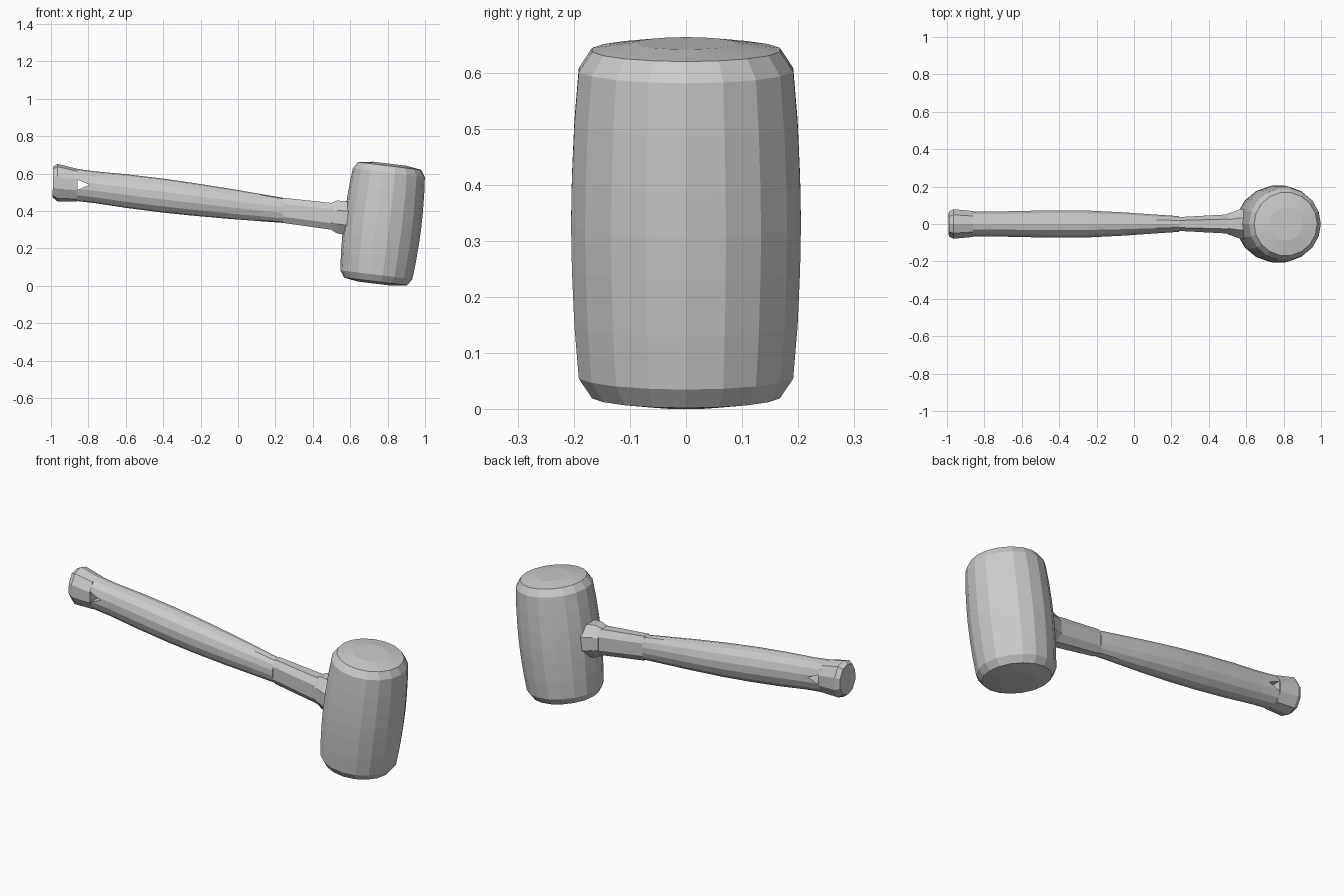
import bpy, bmesh, math
from mathutils import Matrix

if "Cube" in bpy.data.objects:
    bpy.data.objects.remove(bpy.data.objects["Cube"])

SLOPE = -0.123            # handle drops toward the head
HEAD = (0.773, 0.0, 0.332)


def axis_z(x):
    return 0.338 + SLOPE * (x - HEAD[0])


def finish(name, bm):
    bmesh.ops.recalc_face_normals(bm, faces=bm.faces)
    me = bpy.data.meshes.new(name)
    bm.to_mesh(me)
    bm.free()
    ob = bpy.data.objects.new(name, me)
    bpy.context.collection.objects.link(ob)
    return ob


def loft(bm, rings):
    for a, b in zip(rings, rings[1:]):
        n = len(a)
        for i in range(n):
            j = (i + 1) % n
            bm.faces.new((a[i], a[j], b[j], b[i]))
    bm.faces.new(rings[0])
    bm.faces.new(rings[-1])


def handle_part(name, stations, sides, power=1.0, lean=0.0):
    """Loft rings of (x, half width y, half height z) along the handle axis."""
    bm = bmesh.new()
    rings = []
    for x, hy, hz in stations:
        ring = []
        for i in range(sides):
            a = 2 * math.pi * (i + 0.5) / sides
            k = math.cos(math.pi / sides)
            c, s = math.cos(a) / k, math.sin(a) / k
            c = math.copysign(min(1, abs(c)) ** power, c)
            s = math.copysign(min(1, abs(s)) ** power, s)
            f = lean * max(0, (-0.86 - x) / 0.14)
            ring.append(bm.verts.new((x + f * s * hz, c * hy, axis_z(x) + s * hz)))
        rings.append(ring)
    loft(bm, rings)
    return finish(name, bm)


# Barrel-shaped head
bm = bmesh.new()
half = [(0.208, 0.0), (0.2065, 0.08), (0.202, 0.18), (0.194, 0.275),
        (0.170, 0.311), (0.09, 0.323)]
profile = [(r, -w) for r, w in reversed(half[1:])] + half
N = 18
loft(bm, [[bm.verts.new((r * math.cos(2 * math.pi * i / N),
                         r * math.sin(2 * math.pi * i / N), w))
           for i in range(N)] for r, w in profile])
bmesh.ops.transform(bm, verts=bm.verts, matrix=Matrix.Translation(HEAD)
                    @ Matrix.Rotation(math.radians(7), 4, 'Y'))
finish("mallet_head", bm)

# Collar where the handle enters the head
handle_part("collar", [(0.50, 0.055, 0.073), (0.53, 0.065, 0.088),
                       (0.57, 0.080, 0.090), (0.66, 0.085, 0.090)], 8)

# Flat-sided neck
handle_part("neck", [(0.24, 0.037, 0.067), (0.52, 0.052, 0.072)], 8, 0.75)

# Swelling grip
handle_part("grip", [(-0.76, 0.066, 0.085), (-0.60, 0.070, 0.090),
                     (-0.42, 0.073, 0.091), (-0.25, 0.072, 0.088),
                     (-0.05, 0.062, 0.081), (0.12, 0.050, 0.073),
                     (0.24, 0.042, 0.067)], 14)

# Band with the lanyard hole
band = handle_part("lanyard_band", [(-0.86, 0.068, 0.086), (-0.76, 0.066, 0.085)], 14)

# Flared butt
handle_part("butt", [(-0.99, 0.066, 0.083), (-0.965, 0.079, 0.100),
                     (-0.86, 0.069, 0.087)], 10, 1.0, 0.012)

# Triangular cutter for the lanyard hole
bm = bmesh.new()
tri = [(-0.857, 0.568), (-0.857, 0.513), (-0.793, 0.540)]
loft(bm, [[bm.verts.new((x, y, z)) for x, z in tri] for y in (-0.2, 0.2)])
cutter = finish("hole_cutter", bm)
cutter.hide_render = True
cutter.hide_set(True)
hole = band.modifiers.new("hole", 'BOOLEAN')
hole.operation = 'DIFFERENCE'
hole.solver = 'EXACT'
hole.object = cutter
